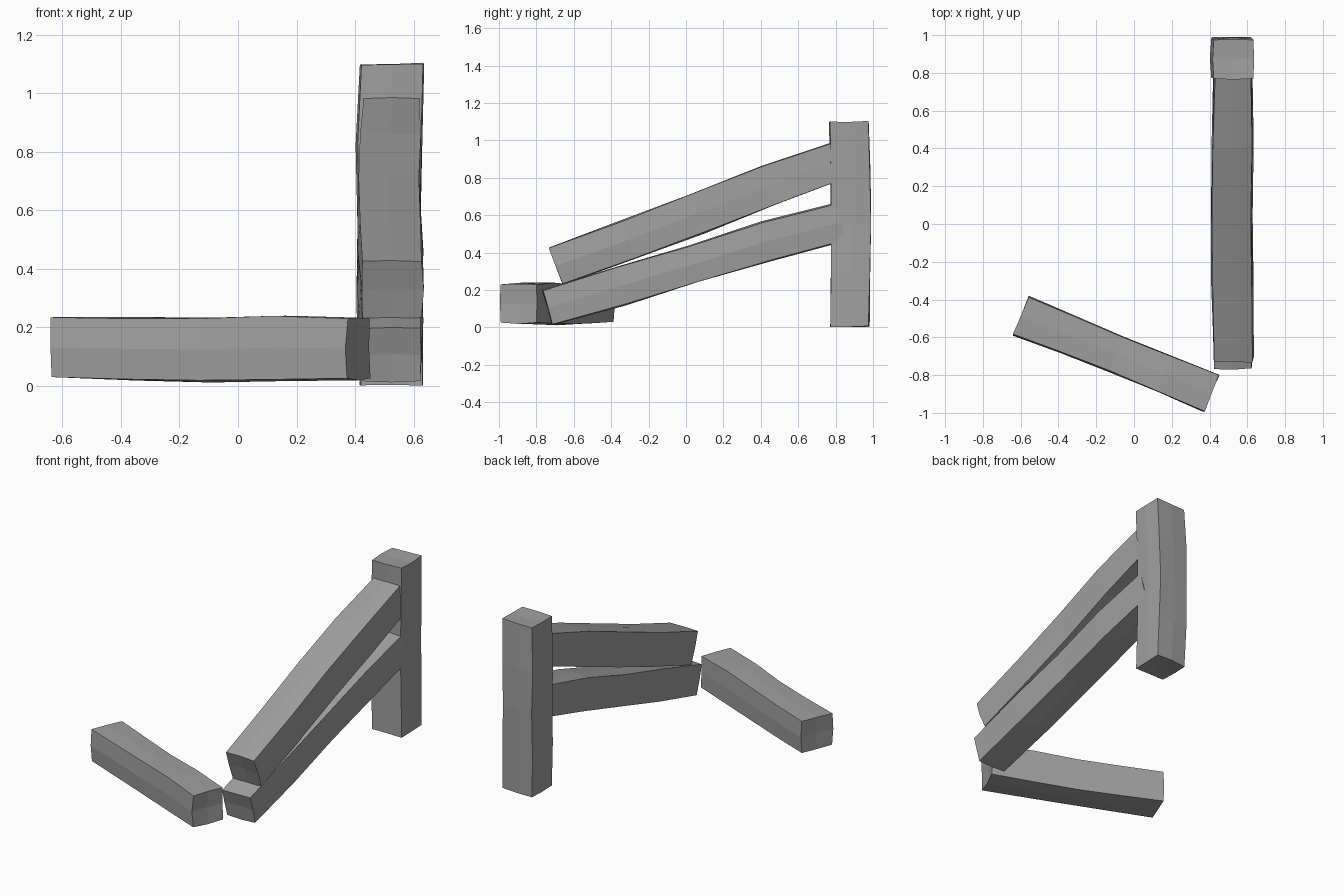
import bpy
import bmesh
import random
from mathutils import Vector

cube = bpy.data.objects.get("Cube")
if cube:
    bpy.data.objects.remove(cube, do_unlink=True)

random.seed(4)

wood = bpy.data.materials.new("weathered_grey_wood")
wood.use_nodes = True
GREY = (0.35, 0.35, 0.35, 1)
wood.diffuse_color = GREY
wood.node_tree.nodes["Principled BSDF"].inputs["Base Color"].default_value = GREY

# Cross-section: four corners and four face midpoints, in order round the beam
RING = [(-1, -1), (0, -1), (1, -1), (1, 0), (1, 1), (0, 1), (-1, 1), (-1, 0)]


def beam(name, start, end, side, neg_side, pos_side, below, above):
    """Rough-hewn beam; each list gives the reach of one face along the length."""
    start, end, side = Vector(start), Vector(end), Vector(side).normalized()
    along = (end - start).normalized()
    up = along.cross(side).normalized()
    if up.z < -0.1 or up.y < -0.9:
        up = -up
    bm = bmesh.new()
    rings = []
    last = len(above) - 1
    for k in range(last + 1):
        centre = start.lerp(end, k / last)
        ring = []
        for i, j in RING:
            # Face midpoints bow out slightly and unevenly
            bow = random.uniform(0, 0.009) if i * j == 0 else 0
            s = (pos_side[k] - neg_side[k]) / 2 if i == 0 else i * ((pos_side if i > 0 else neg_side)[k] + bow)
            u = (above[k] - below[k]) / 2 if j == 0 else j * ((above if j > 0 else below)[k] + bow)
            ring.append(bm.verts.new(centre + side * s + up * u + along * random.uniform(-0.004, 0.004)))
        rings.append(ring)
    for a, b in zip(rings, rings[1:]):
        for n in range(8):
            m = (n + 1) % 8
            bm.faces.new((a[n], a[m], b[m], b[n]))
    # Uneven sawn ends, four quads each
    for ring, sign in ((rings[0], -1), (rings[-1], 1)):
        middle = sum((v.co for v in ring), Vector()) / 8
        hub = bm.verts.new(middle - along * sign * 0.008)
        for n in (0, 2, 4, 6):
            bm.faces.new((ring[n - 1], ring[n], ring[n + 1], hub))
    bmesh.ops.recalc_face_normals(bm, faces=bm.faces)
    mesh = bpy.data.meshes.new(name)
    bm.to_mesh(mesh)
    bm.free()
    mesh.materials.append(wood)
    obj = bpy.data.objects.new(name, mesh)
    bpy.context.collection.objects.link(obj)
    return obj


# Upright post
beam("fence_post", (0.525, 0.875, 0.004), (0.525, 0.875, 1.1), (1, 0, 0),
     [0.105, 0.114, 0.112, 0.116, 0.103], [0.106, 0.1, 0.094, 0.1, 0.107],
     [0.103, 0.1, 0.099, 0.1, 0.105], [0.1, 0.108, 0.114, 0.108, 0.1])

# Two rails fallen from the post
beam("upper_rail", (0.525, -0.695, 0.33), (0.525, 0.825, 0.893), (1, 0, 0),
     [0.1, 0.108, 0.113, 0.108, 0.095], [0.102, 0.098, 0.093, 0.1, 0.094],
     [0.103, 0.108, 0.106, 0.1, 0.098], [0.102, 0.099, 0.108, 0.115, 0.101])
beam("lower_rail", (0.525, -0.74, 0.106), (0.525, 0.83, 0.563), (1, 0, 0),
     [0.1, 0.106, 0.11, 0.106, 0.097], [0.098, 0.1, 0.095, 0.1, 0.096],
     [0.093, 0.098, 0.092, 0.09, 0.098], [0.094, 0.103, 0.102, 0.115, 0.1])

# Loose rail lying on the ground
beam("loose_rail", (-0.6, -0.485, 0.13), (0.412, -0.893, 0.13), (0.374, 0.927, 0),
     [0.106, 0.098, 0.094, 0.1, 0.105], [0.106, 0.102, 0.096, 0.098, 0.101],
     [0.1, 0.107, 0.111, 0.108, 0.104], [0.104, 0.1, 0.1, 0.109, 0.1])
